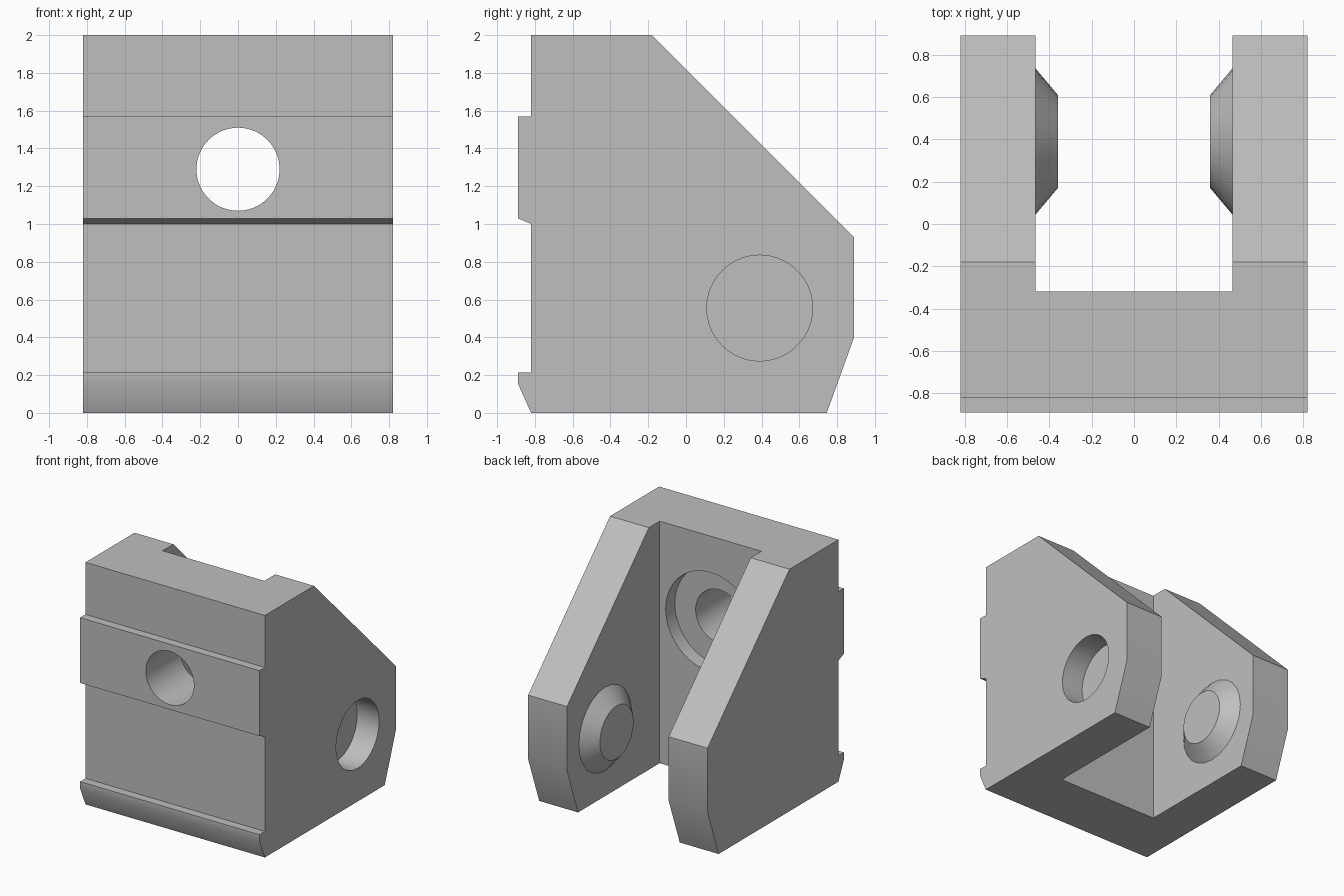
import bpy, bmesh, math
from mathutils import Matrix

cube = bpy.data.objects.get("Cube")
if cube:
    bpy.data.objects.remove(cube, do_unlink=True)

grey = bpy.data.materials.new("plain grey")
grey.use_nodes = True
COLOUR = (0.52, 0.52, 0.52, 1)
grey.diffuse_color = COLOUR
grey.node_tree.nodes["Principled BSDF"].inputs["Base Color"].default_value = COLOUR

HALF_W, SLOT = 0.82, 0.465
PIVOT_Y, PIVOT_Z = 0.39, 0.555
BOLT_Z = 1.29


def finish(name, bm):
    bmesh.ops.recalc_face_normals(bm, faces=bm.faces)
    mesh = bpy.data.meshes.new(name)
    bm.to_mesh(mesh)
    bm.free()
    mesh.materials.append(grey)
    obj = bpy.data.objects.new(name, mesh)
    bpy.context.collection.objects.link(obj)
    return obj


def rod(name, axis, start, end, r1, r2, sides=64):
    """Cylinder, cone or prism along x (at the pivot) or y (at the bolt)."""
    bm = bmesh.new()
    bmesh.ops.create_cone(bm, cap_ends=True, segments=sides, radius1=r1,
                          radius2=r2, depth=abs(end - start))
    sign = 1 if end > start else -1
    mid = (start + end) / 2
    if axis == "X":
        turn = Matrix.Rotation(sign * math.pi / 2, 4, "Y")
        place = Matrix.Translation((mid, PIVOT_Y, PIVOT_Z))
    else:
        turn = Matrix.Rotation(-sign * math.pi / 2, 4, "X")
        place = Matrix.Translation((0, mid, BOLT_Z))
    bm.transform(place @ turn)
    return finish(name, bm)


def combine(target, tool, operation):
    mod = target.modifiers.new(tool.name, "BOOLEAN")
    mod.operation, mod.solver, mod.object = operation, "EXACT", tool
    bpy.context.view_layer.objects.active = target
    bpy.ops.object.modifier_apply(modifier=mod.name)
    bpy.data.objects.remove(tool, do_unlink=True)


# Bracket: side profile (y, z) with front ribs, extruded across the width
profile = [(-.82, 0), (.745, 0), (.89, .4), (.89, .93), (-.18, 2), (-.82, 2),
           (-.82, 1.57), (-.89, 1.57), (-.89, 1.03), (-.82, 1), (-.82, .215),
           (-.89, .215), (-.89, .155)]
bm = bmesh.new()
side = bm.faces.new([bm.verts.new((-HALF_W, y, z)) for y, z in profile])
sweep = bmesh.ops.extrude_face_region(bm, geom=[side])
moved = [v for v in sweep["geom"] if isinstance(v, bmesh.types.BMVert)]
bmesh.ops.translate(bm, verts=moved, vec=(2 * HALF_W, 0, 0))
bracket = finish("clevis_bracket", bm)

# Slot between the two arms
bm = bmesh.new()
bmesh.ops.create_cube(bm, size=1, matrix=Matrix.Translation((0, .68, 1))
                      @ Matrix.Diagonal((2 * SLOT, 2, 3, 1)))
combine(bracket, finish("slot", bm), "DIFFERENCE")

# Tapered bosses on the inner faces of the arms
for s in (-1, 1):
    combine(bracket, rod("boss", "X", s * .5, s * .36, .387, .22, 24), "UNION")

# Pivot hole, round head recess on the left, hexagonal nut recess on the right
combine(bracket, rod("pivot_hole", "X", -1, 1, .16, .16), "DIFFERENCE")
combine(bracket, rod("head_recess", "X", .62, 1, .28, .28), "DIFFERENCE")
combine(bracket, rod("nut_recess", "X", -.59, -1, .27, .27, 6), "DIFFERENCE")

# Bolt hole through the front wall, with a shallow recess inside the slot
combine(bracket, rod("bolt_hole", "Y", -1, 0, .22, .22), "DIFFERENCE")
combine(bracket, rod("bolt_recess", "Y", -.44, 0, .41, .41), "DIFFERENCE")

bpy.ops.object.select_all(action="DESELECT")
bracket.select_set(True)
bpy.context.view_layer.objects.active = bracket
bpy.ops.object.shade_smooth_by_angle(angle=math.radians(28))
